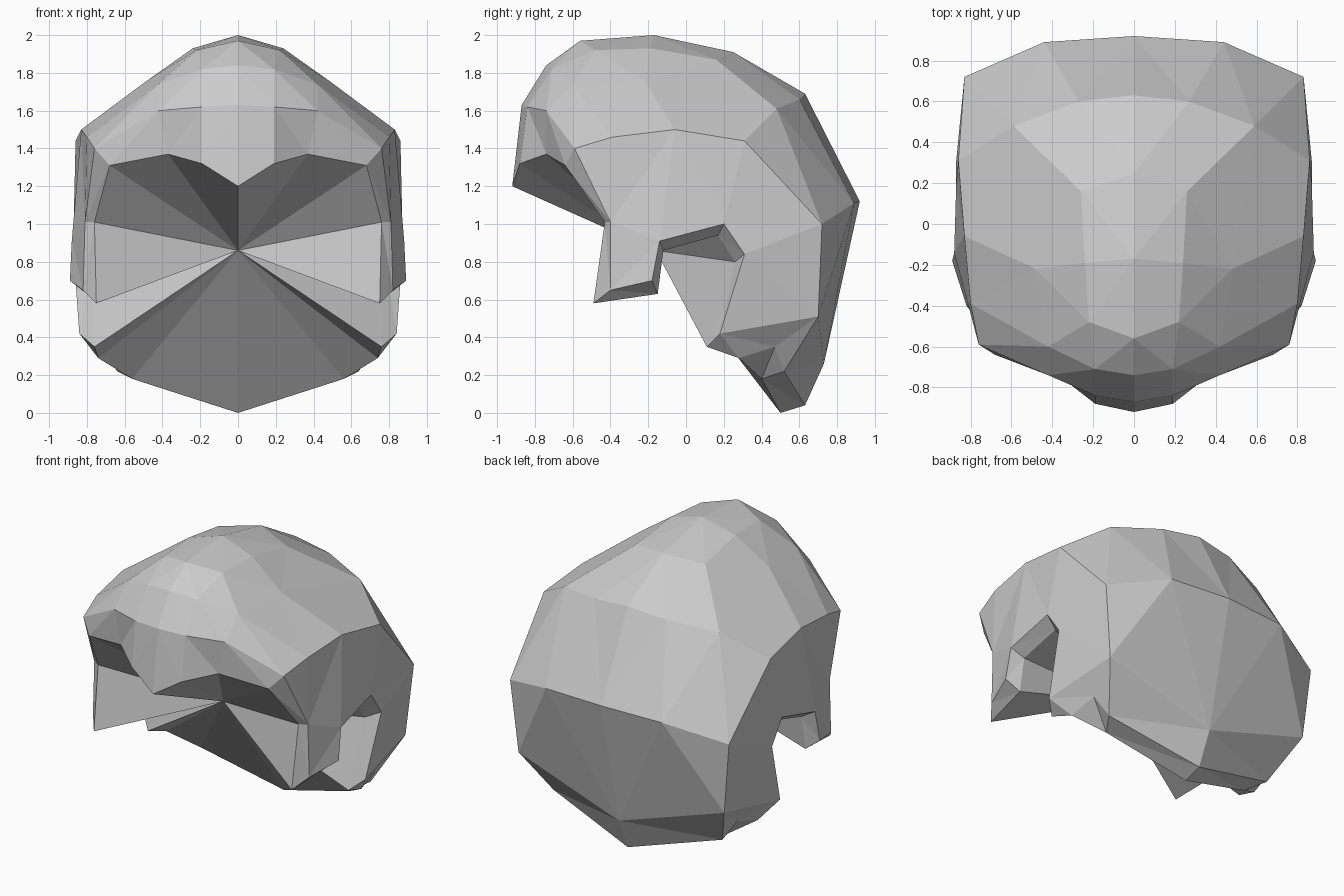
import bpy
import bmesh

# Remove the default cube only
cube = bpy.data.objects.get("Cube")
if cube:
    bpy.data.objects.remove(cube, do_unlink=True)


def pt(x, y, z):
    """Point given in hundredths of a unit, on the left half of the model."""
    return (x / 100, y / 100, z / 100)


bm = bmesh.new()
vertex_cache = {}


def vertex(point, side):
    """Return a shared vertex, mirrored when side is negative."""
    key = (point[0] * side + 0.0, point[1], point[2])
    if key not in vertex_cache:
        vertex_cache[key] = bm.verts.new(key)
    return vertex_cache[key]


def add_face(points):
    """Add a face and its mirror image, dropping repeated corners."""
    corners = list(dict.fromkeys(points))
    if len(corners) < 3:
        return
    for side in (1, -1):
        loop = [vertex(p, side) for p in corners]
        bm.faces.new(loop if side > 0 else loop[::-1])


def stitch(row, next_row):
    """Bridge two rows of equal length; repeated points give triangles."""
    for a, b, c, d in zip(row, row[1:], next_row[1:], next_row):
        add_face((a, b, c, d))


# Crease where the crown meets the side, front to back
crease_temple = pt(76, -59, 140)
crease_front = pt(80, -39, 146)
crease_middle = pt(83, -6, 150)
crease_rear = pt(86, 31, 144)
crown_side = pt(48, -22, 176)
crown_rear = pt(59, 48, 161)

# Rows over the head, each from the midline outward
fringe_tip, fringe_inner, fringe_notch, fringe_corner = fringe = [
    pt(0, -92, 120), pt(19, -88, 132), pt(37, -74, 137), pt(68, -64, 131)]
forehead = [pt(0, -87, 163), pt(19, -84, 162), pt(42, -74, 160), crease_temple]
brow = [pt(0, -74, 184), pt(19, -71, 182), pt(42, -60, 174), crease_front]
crown_front = [pt(0, -56, 197), pt(22, -48, 192), crown_side, crease_middle]
crown_top = [pt(0, -17, 200), pt(24, -19, 193), crown_side, crease_middle]
crown_back = [pt(0, 25, 191), pt(26, 16, 187), crown_rear, crease_rear]
back_upper = [pt(0, 63, 169), pt(27, 60, 166), crown_rear, crease_rear]
back_corner = pt(83, 72, 100)
back_widest = [pt(0, 92, 112), pt(44, 89, 111), back_corner, back_corner]
nape_middle = pt(0, 73, 26)
nape_corner = pt(78, 70, 51)
nape = [nape_middle, nape_middle, nape_corner, nape_corner]
hem_middle = pt(0, 63, 4)
hem_side = pt(64, 52, 22)
hem = [hem_middle, hem_middle, hem_side, hem_side]

crown_rows = [fringe, forehead, brow, crown_front, crown_top, crown_back,
              back_upper, back_widest, nape, hem]
for row, next_row in zip(crown_rows, crown_rows[1:]):
    stitch(row, next_row)

# Side panel with the ear notch
burn_top = pt(81, -40, 101)
burn_front = pt(82, -40, 65)
burn_back = pt(89, -18, 70)
ear_front = pt(88, -14, 91)
ear_top = pt(87, 20, 100)
ear_back = pt(87, 31, 84)
neck_front = pt(84, 18, 42)
neck_back = pt(72, 47, 35)
stitch([crease_temple, crease_front, crease_middle, crease_middle, crease_rear,
        back_corner, nape_corner, nape_corner, hem_side],
       [burn_top, burn_top, ear_front, ear_top, ear_top,
        ear_back, neck_front, neck_back, neck_back])
stitch([burn_top, ear_front], [burn_front, burn_back])

# Thick rim from the outer edge to the inner edge
outer_rim = [crease_temple, burn_top, burn_front, burn_back, ear_front, ear_top,
             ear_back, neck_front, neck_back, hem_side, hem_middle]
inner_rim = [fringe_corner, pt(76, -43, 101), pt(75, -49, 58), pt(80, -15, 63),
             pt(79, -12, 86), pt(78, 17, 94), pt(78, 26, 80), pt(76, 11, 35),
             pt(74, 28, 29), pt(56, 40, 18), pt(0, 50, 0)]
stitch(outer_rim, inner_rim)

# Hollow underside, a fan from the inner edge to one central point
hollow_edge = fringe[:-1] + inner_rim
hollow_centre = pt(0, -16, 86)
stitch(hollow_edge, [hollow_centre] * len(hollow_edge))

bmesh.ops.triangulate(bm, faces=bm.faces[:], quad_method='SHORT_EDGE')
bmesh.ops.recalc_face_normals(bm, faces=bm.faces[:])

# Flat grey material
grey = bpy.data.materials.new("plain_grey")
grey.use_nodes = True
colour = (0.6, 0.6, 0.6, 1)
grey.diffuse_color = colour
for node in grey.node_tree.nodes:
    if node.type == 'BSDF_PRINCIPLED':
        node.inputs["Base Color"].default_value = colour

mesh = bpy.data.meshes.new("hair")
bm.to_mesh(mesh)
bm.free()
mesh.materials.append(grey)
hair = bpy.data.objects.new("hair", mesh)
bpy.context.scene.collection.objects.link(hair)
